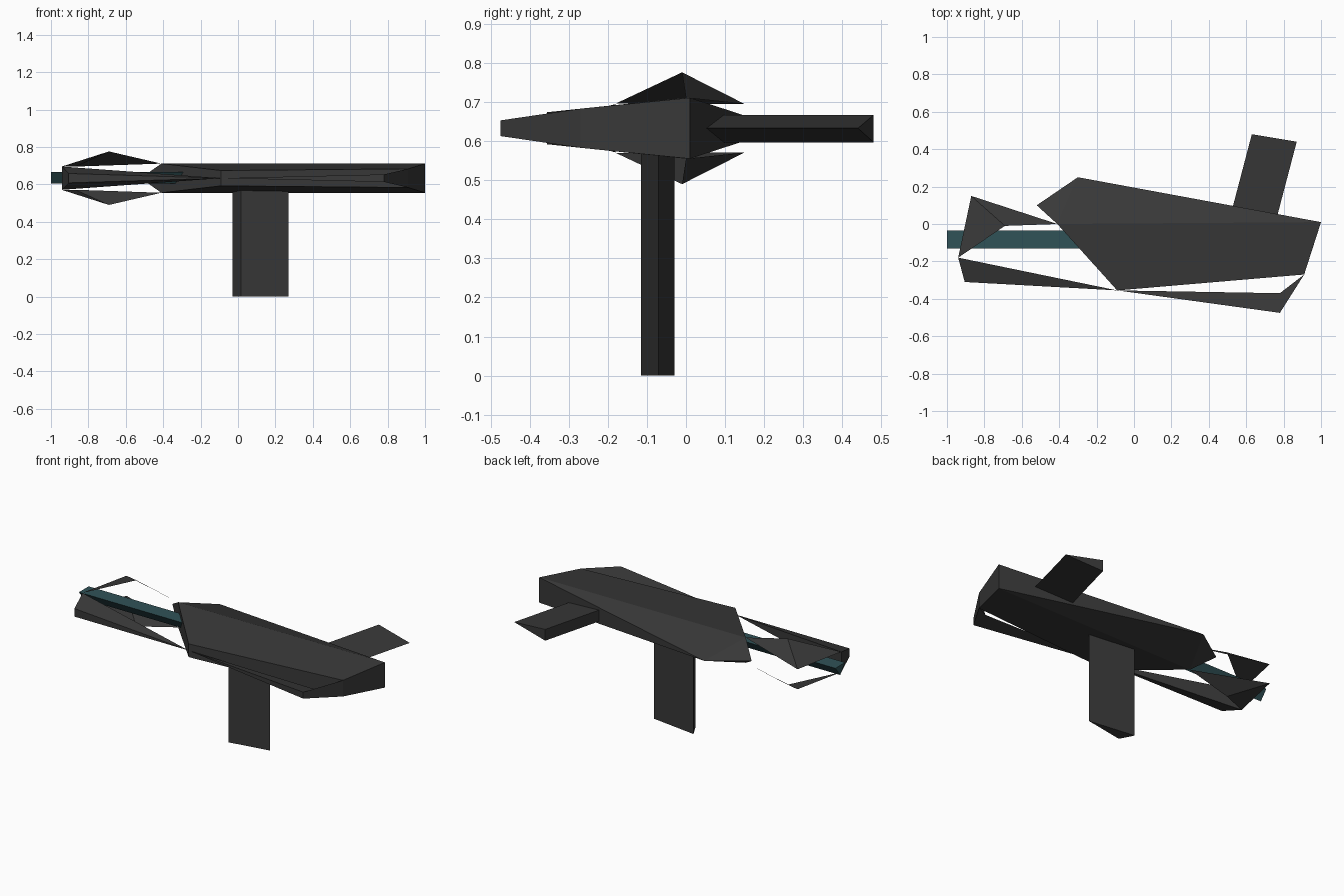
import bpy, bmesh
from mathutils import Vector

if "Cube" in bpy.data.objects:
    bpy.data.objects.remove(bpy.data.objects["Cube"])

MID = 0.633  # height of the mirror plane


def material(name, rgb):
    m = bpy.data.materials.new(name)
    m.diffuse_color = (*rgb, 1)
    m.use_nodes = True
    m.node_tree.nodes["Principled BSDF"].inputs["Base Color"].default_value = m.diffuse_color
    return m


dark = material("dark grey", (0.04, 0.04, 0.04))
teal = material("dark teal", (0.03, 0.085, 0.095))


def make(name, verts, faces, mat):
    me = bpy.data.meshes.new(name)
    me.from_pydata([Vector(v) for v in verts], [], faces)
    me.materials.append(mat)
    ob = bpy.data.objects.new(name, me)
    bpy.context.collection.objects.link(ob)
    return ob


def fix_normals(ob):
    bm = bmesh.new()
    bm.from_mesh(ob.data)
    bmesh.ops.recalc_face_normals(bm, faces=bm.faces)
    bm.to_mesh(ob.data)
    bm.free()


def prism(name, section, offset, mat):
    """Triangular prism swept from a section along an offset."""
    end = [Vector(p) + Vector(offset) for p in section]
    ob = make(name, list(section) + end,
              [(0, 1, 2), (5, 4, 3), (0, 3, 4, 1), (1, 4, 5, 2), (2, 5, 3, 0)], mat)
    fix_normals(ob)


def pair(x, y, h):
    """Two points, above and below the mirror plane."""
    return [(x, y, MID + h), (x, y, MID - h)]


# Main body: wedge, thickest along the ridge and pointed at the back
body = make("body", pair(-0.41, 0, 0.078) + pair(1.0, 0.01, 0.078)
            + pair(0.91, -0.27, 0.05) + pair(-0.09, -0.355, 0.041)
            + [(-0.52, 0.10, MID), (-0.30, 0.25, MID)],
            [(0, 6, 4, 2), (1, 3, 5, 7), (0, 2, 9), (1, 9, 3), (0, 9, 8), (1, 8, 9),
             (2, 3, 9), (2, 4, 5, 3), (4, 6, 7, 5), (6, 0, 1, 7), (0, 8, 1)], dark)
fix_normals(body)

# Barrel, rear grip and lower post
prism("barrel", [(-1, -0.13, 0.665), (-1, -0.035, 0.665), (-1, -0.083, 0.605)], (0.85, 0, 0), teal)
prism("rear_grip", [(0.63, 0.48, 0.667), (0.63, 0.48, 0.597), (0.87, 0.44, MID)],
      (-0.105, -0.40, 0), dark)
prism("lower_post", [(0.27, -0.07, 0), (0.015, -0.115, 0), (-0.03, -0.03, 0)], (0, 0, 0.57), dark)

# Upper and lower muzzle fins: folded open sheets
for name, s in (("upper_fin", 1), ("lower_fin", -1)):
    make(name, [(-0.87, 0.15, MID + s * 0.062), (-0.94, -0.18, MID + s * 0.063),
                (-0.69, -0.01, MID + s * 0.143), (-0.41, 0, MID + s * 0.078)],
         [(0, 1, 2), (0, 2, 3)] if s > 0 else [(2, 1, 0), (3, 2, 0)], dark)

# Front muzzle claw
claw = make("front_claw", pair(-0.94, -0.18, 0.062) + pair(-0.905, -0.31, 0.025)
            + [(-0.09, -0.355, MID)],
            [(0, 2, 4), (1, 4, 3), (2, 3, 4), (0, 1, 3, 2), (0, 4, 1)], dark)
fix_normals(claw)

# Front guard rail running to the butt corner
guard = make("front_guard", pair(0.78, -0.475, 0.02) + pair(0.91, -0.27, 0.05)
             + [(0.78, -0.37, MID), (-0.09, -0.355, MID)],
             [(0, 1, 5), (0, 5, 4), (1, 4, 5), (0, 4, 2), (1, 3, 4), (0, 2, 3, 1), (2, 4, 3)], dark)
fix_normals(guard)
